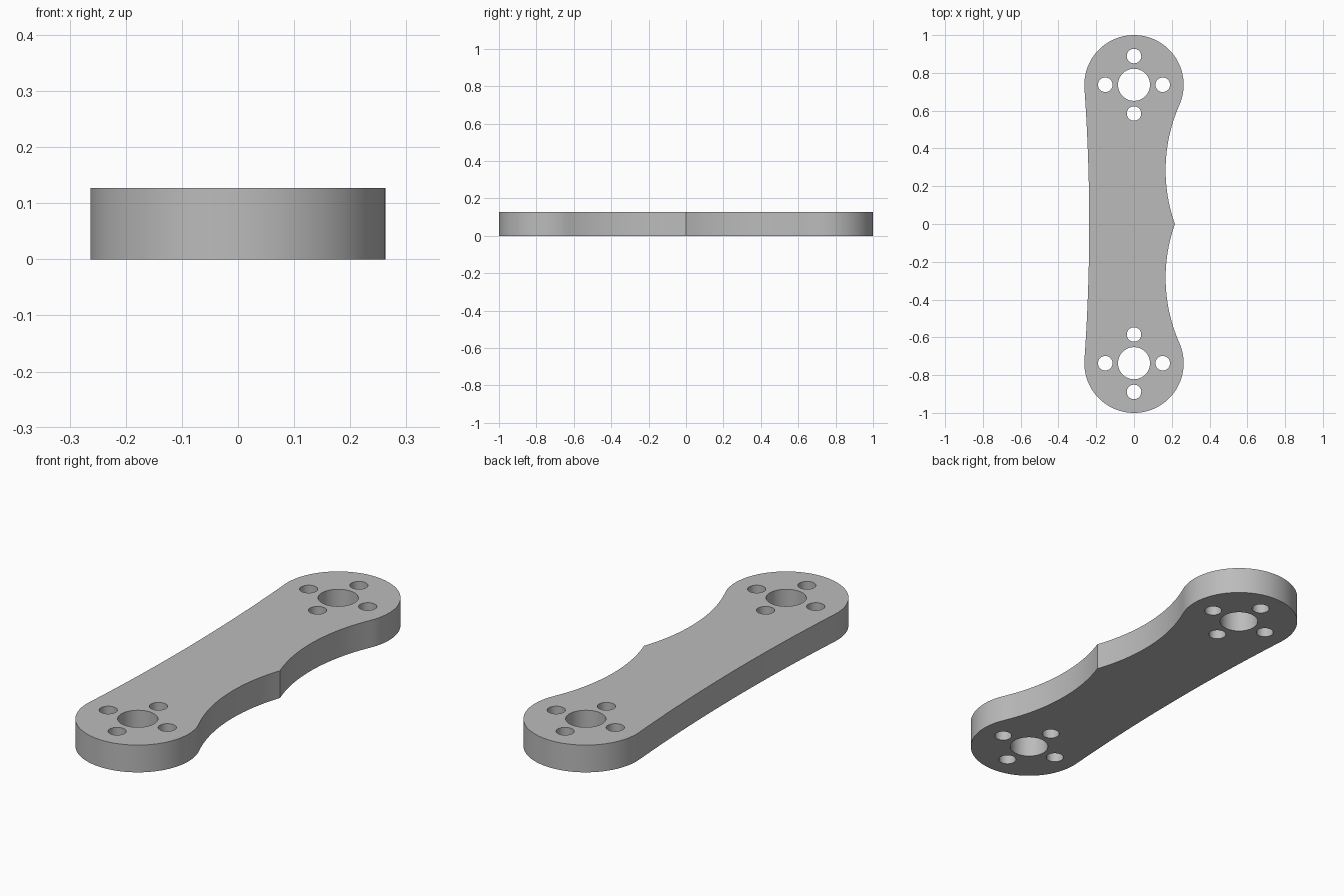
import bpy, bmesh
from math import atan2, cos, sin, pi, hypot, radians

cube = bpy.data.objects.get("Cube")
if cube:
    bpy.data.objects.remove(cube, do_unlink=True)

THICK = 0.127
END_Y, END_R = 0.737, 0.263      # rounded ends
WAIST = (1.02, 0.285)            # centre of each concave scoop on the +x side
BACK_X = -10.46                  # centre of the very shallow arc on the -x side


def arc(cx, cy, r, a0, a1, steps):
    return [(cx + r * cos(a0 + (a1 - a0) * i / steps),
             cy + r * sin(a0 + (a1 - a0) * i / steps)) for i in range(steps + 1)]


# Upper half of the outline: scoop, rounded end, shallow back edge, all tangent
dx, dy = WAIST[0], WAIST[1] - END_Y
scoop_r = hypot(dx, dy) - END_R
scoop_end = atan2(-dy, -dx)
tip = pi + atan2(WAIST[1], (scoop_r ** 2 - WAIST[1] ** 2) ** 0.5)
scoop = arc(*WAIST, scoop_r, tip, scoop_end, 28)
back_r = hypot(BACK_X, END_Y) - END_R
back_a = atan2(END_Y, -BACK_X)
cap = arc(0, END_Y, END_R, atan2(dy, dx), pi + back_a, 56)
back = arc(BACK_X, 0, back_r, back_a, 0, 12)
upper = scoop + cap[1:] + back[1:]
outline = upper + [(x, -y) for x, y in reversed(upper[1:-1])]

# Bolt holes: a bore with four small holes around it at each end
loops = [outline]
for cy in (-END_Y, END_Y):
    loops.append(arc(0, cy, 0.085, 0, 2 * pi, 48)[:-1])
    for k in range(4):
        a = k * pi / 2
        loops.append(arc(0.152 * cos(a), cy + 0.152 * sin(a), 0.0385, 0, 2 * pi, 32)[:-1])

# Extruded, filled profile
curve = bpy.data.curves.new("link_profile", "CURVE")
curve.dimensions = "2D"
curve.fill_mode = "BOTH"
curve.extrude = THICK / 2
for pts in loops:
    spline = curve.splines.new("POLY")
    spline.points.add(len(pts) - 1)
    for p, (x, y) in zip(spline.points, pts):
        p.co = (x, y, 0, 1)
    spline.use_cyclic_u = True
helper = bpy.data.objects.new("profile_helper", curve)
bpy.context.collection.objects.link(helper)
bpy.context.view_layer.update()
mesh = bpy.data.meshes.new_from_object(
    helper.evaluated_get(bpy.context.evaluated_depsgraph_get()))
bpy.data.objects.remove(helper, do_unlink=True)

# Weld the caps to the walls and stand the plate on the floor
bm = bmesh.new()
bm.from_mesh(mesh)
bmesh.ops.remove_doubles(bm, verts=bm.verts, dist=0.0001)
bmesh.ops.translate(bm, verts=bm.verts, vec=(0, 0, THICK / 2))
bmesh.ops.recalc_face_normals(bm, faces=bm.faces)
bm.to_mesh(mesh)
bm.free()

grey = bpy.data.materials.new("plain_grey")
grey.use_nodes = True
colour = (0.5, 0.5, 0.5, 1)
grey.diffuse_color = colour
grey.node_tree.nodes["Principled BSDF"].inputs["Base Color"].default_value = colour
mesh.materials.clear()
mesh.materials.append(grey)

link = bpy.data.objects.new("link_plate", mesh)
bpy.context.collection.objects.link(link)
bpy.ops.object.select_all(action="DESELECT")
link.select_set(True)
bpy.context.view_layer.objects.active = link
bpy.ops.object.shade_smooth_by_angle(angle=radians(25))
